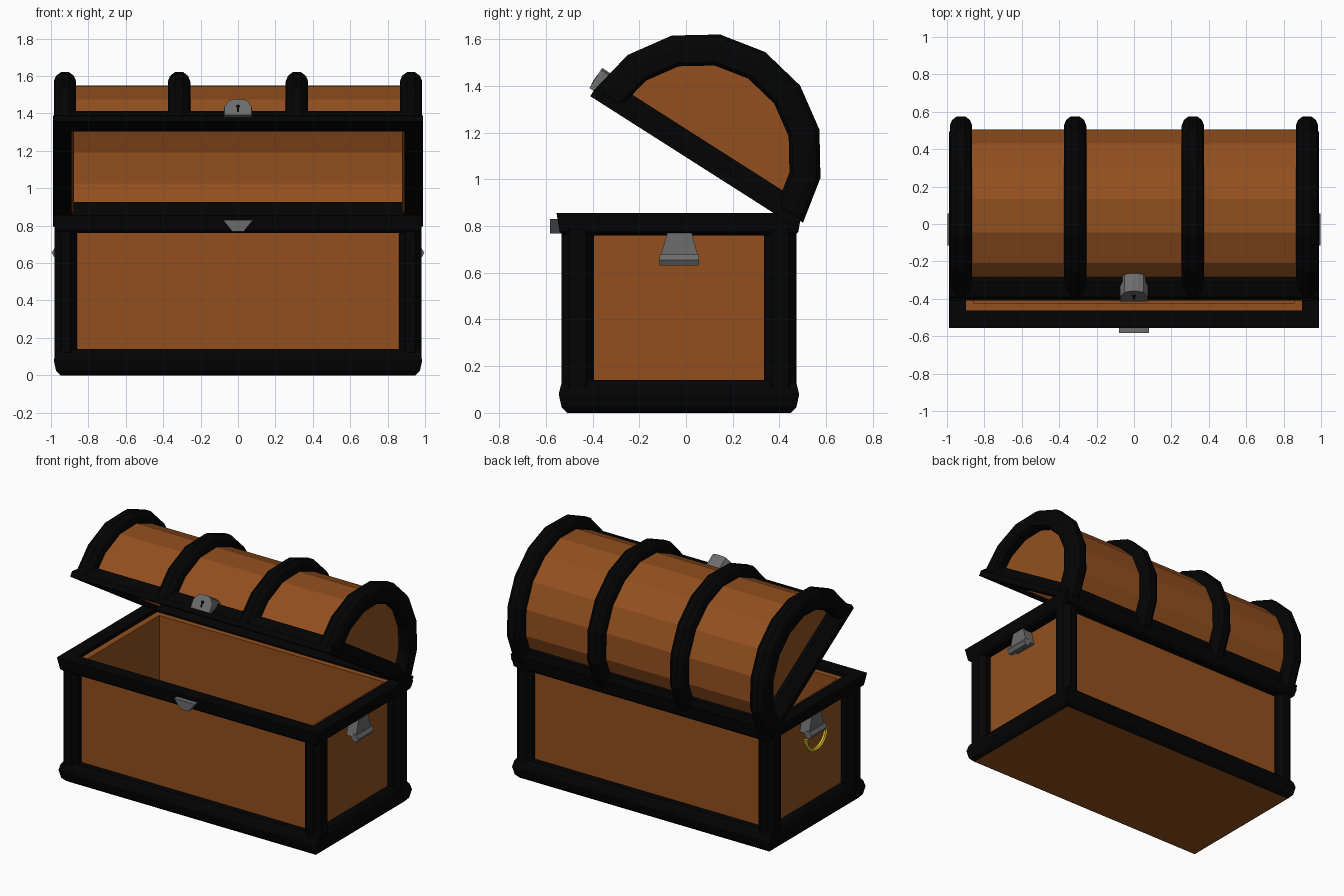
import bpy, bmesh
from math import sin, cos, pi, radians
from mathutils import Matrix

if "Cube" in bpy.data.objects:
    bpy.data.objects.remove(bpy.data.objects["Cube"])

CY = -0.03  # body centre in y
LID = Matrix.Translation((0, 0.47, 0.81)) @ Matrix.Rotation(radians(-32.5), 4, 'X')


def material(name, r, g, b):
    m = bpy.data.materials.new(name)
    m.diffuse_color = (r, g, b, 1)
    m.use_nodes = True
    m.node_tree.nodes["Principled BSDF"].inputs["Base Color"].default_value = m.diffuse_color
    return m


WOOD = material("wood", 0.29, 0.078, 0.013)
IRON = material("black_iron", 0.001, 0.001, 0.001)
GOLD = material("gold", 0.75, 0.55, 0.02)
STEEL = material("steel", 0.15, 0.15, 0.15)


def finish(name, bm, mat, matrix=None):
    bmesh.ops.recalc_face_normals(bm, faces=bm.faces)
    me = bpy.data.meshes.new(name)
    bm.to_mesh(me)
    bm.free()
    ob = bpy.data.objects.new(name, me)
    me.materials.append(mat)
    bpy.context.collection.objects.link(ob)
    if matrix:
        ob.matrix_world = matrix
    return ob


def loft(name, rings, mat, matrix=None, loop=False):
    """Skin a list of equal closed rings, capped unless looped."""
    bm = bmesh.new()
    vs = [[bm.verts.new(p) for p in r] for r in rings]
    n = len(vs[0])
    for i in range(len(vs) if loop else len(vs) - 1):
        a, b = vs[i], vs[(i + 1) % len(vs)]
        for j in range(n):
            k = (j + 1) % n
            bm.faces.new((a[j], a[k], b[k], b[j]))
    if not loop:
        bm.faces.new(vs[0])
        bm.faces.new(vs[-1])
    return finish(name, bm, mat, matrix)


def frame(name, hx, hy, cy, profile, mat, matrix=None):
    """Rectangular frame with an (outward offset, z) section."""
    rings = [[(sx * (hx + o), cy + sy * (hy + o), z) for o, z in profile]
             for sx, sy in ((-1, -1), (1, -1), (1, 1), (-1, 1))]
    return loft(name, rings, mat, matrix, loop=True)


def box(name, lo, hi, mat, matrix=None):
    (x0, y0, z0), (x1, y1, z1) = lo, hi
    return loft(name, [[(x0, y0, z), (x1, y0, z), (x1, y1, z), (x0, y1, z)]
                       for z in (z0, z1)], mat, matrix)


# Wooden body: walls set back between the posts, and floor
frame("body_walls", 0.905, 0.445, CY, [(0, 0.02), (0, 0.83), (-0.05, 0.83), (-0.05, 0.02)], WOOD)
box("body_floor", (-0.945, CY - 0.475, 0), (0.945, CY + 0.475, 0.04), WOOD)

# Iron base, chamfered corner posts and top rim
frame("base_trim", 0.985, 0.515, CY,
      [(-0.035, 0), (-0.012, 0.025), (0, 0.08), (-0.01, 0.12),
       (-0.025, 0.14), (-0.085, 0.14), (-0.085, 0.006)], IRON)
A, B, C = 0.06, 0.07, 0.035
octagon = [(-A, C - B), (C - A, -B), (A - C, -B), (A, C - B),
           (A, B - C), (A - C, B), (C - A, B), (-A, B - C)]
for sx in (-1, 1):
    for sy in (-1, 1):
        loft("corner_post", [[(sx * 0.92 + x, CY + sy * 0.434 + y, z) for x, y in octagon]
                             for z in (0.1, 0.8)], IRON)
frame("top_rim", 0.99, 0.525, CY,
      [(0, 0.857), (-0.014, 0.775), (-0.03, 0.76), (-0.093, 0.76), (-0.093, 0.857)], IRON)

# Lid, in hinge space: forward is -y
LC = (-0.506, 0.02)
ANG = [i * pi / 8 for i in range(9)]

bm = bmesh.new()
ends = [[bm.verts.new((x, LC[0] + 0.458 * cos(a), LC[1] + 0.458 * sin(a))) for a in ANG]
        for x in (-0.905, 0.905)]
for j in range(len(ANG) - 1):
    bm.faces.new((ends[0][j], ends[0][j + 1], ends[1][j + 1], ends[1][j]))
for e in ends:
    bm.faces.new(e)
shell = finish("lid_barrel", bm, WOOD, LID)
# make sure the open shell faces outward before thickening inward
if max(shell.data.polygons, key=lambda p: p.center.z).normal.z < 0:
    shell.data.flip_normals()
s = shell.modifiers.new("thickness", 'SOLIDIFY')
s.thickness, s.offset, s.use_even_offset = 0.03, -1, True

frame("lid_rim", 0.99, 0.522, -0.514,
      [(0, -0.012), (0, 0.025), (-0.055, 0.09), (-0.1, 0.09), (-0.1, -0.012)], IRON, LID)


# Curved iron bands over the lid
def band(name, section):
    loft(name, [[(x, LC[0] + r * cos(a), LC[1] + r * sin(a)) for r, x in section]
                for a in ANG], IRON, LID)


crown = [(0.48, 0.06), (0.51, 0.048), (0.53, 0.022),
         (0.53, -0.022), (0.51, -0.048), (0.48, -0.06)]
for sx in (-1, 1):
    band("middle_band", [(0.44, sx * 0.315 + 0.06)] + [(r, sx * 0.315 + x) for r, x in crown]
         + [(0.44, sx * 0.315 - 0.06)])
    end = [(0.405, 0.9), (0.395, 0.965), (0.41, 0.985)] + [(r, 0.925 + x) for r, x in crown] \
        + [(0.445, 0.865), (0.445, 0.9)]
    band("end_band", [(r, sx * x) for r, x in end])

# Lid lock with keyhole
lock = [(-0.075, 0.015), (0.075, 0.015), (0.075, 0.07), (0.05, 0.108),
        (0.02, 0.117), (-0.02, 0.117), (-0.05, 0.108), (-0.075, 0.07)]
loft("lid_lock", [[(x * k, y, z) for x, z in lock]
                  for y, k in ((-1.058, 0.96), (-1.045, 1), (-0.94, 1))], STEEL, LID)
loft("keyhole", [[(0.011 * cos(i * pi / 4), y, 0.07 + 0.011 * sin(i * pi / 4)) for i in range(8)]
                 for y in (-1.06, -1.05)], IRON, LID)
box("keyhole_slot", (-0.005, -1.06, 0.035), (0.005, -1.05, 0.07), IRON, LID)

# Catch on the body front
catch = [(-0.08, 0.83), (0.08, 0.83), (0.03, 0.768), (-0.03, 0.768)]
loft("front_catch", [[(x, y, z) for x, z in catch] for y in (-0.583, -0.52)], STEEL)

# Side handle mounts: tapered plate and hexagonal barrel
plate = [(-0.08, 0.77), (0.025, 0.77), (0.055, 0.66), (-0.113, 0.66)]
for sx in (-1, 1):
    loft("handle_plate", [[(sx * x, y, z) for y, z in plate] for x in (0.9, 0.975)], STEEL)
    loft("handle_barrel", [[(sx * 0.968 + 0.028 * cos(i * pi / 3), y, 0.655 + 0.028 * sin(i * pi / 3))
                            for i in range(6)] for y in (-0.114, 0.056)], STEEL)

# Gold half ring hanging on the left side
rings = []
for i in range(13):
    a = pi + i * pi / 12
    rings.append([(-0.968 + 0.014 * cos(t), CY + (0.108 + 0.014 * sin(t)) * cos(a),
                   0.635 + (0.108 + 0.014 * sin(t)) * sin(a))
                  for t in (j * pi / 3 for j in range(6))])
loft("ring_handle", rings, GOLD)
